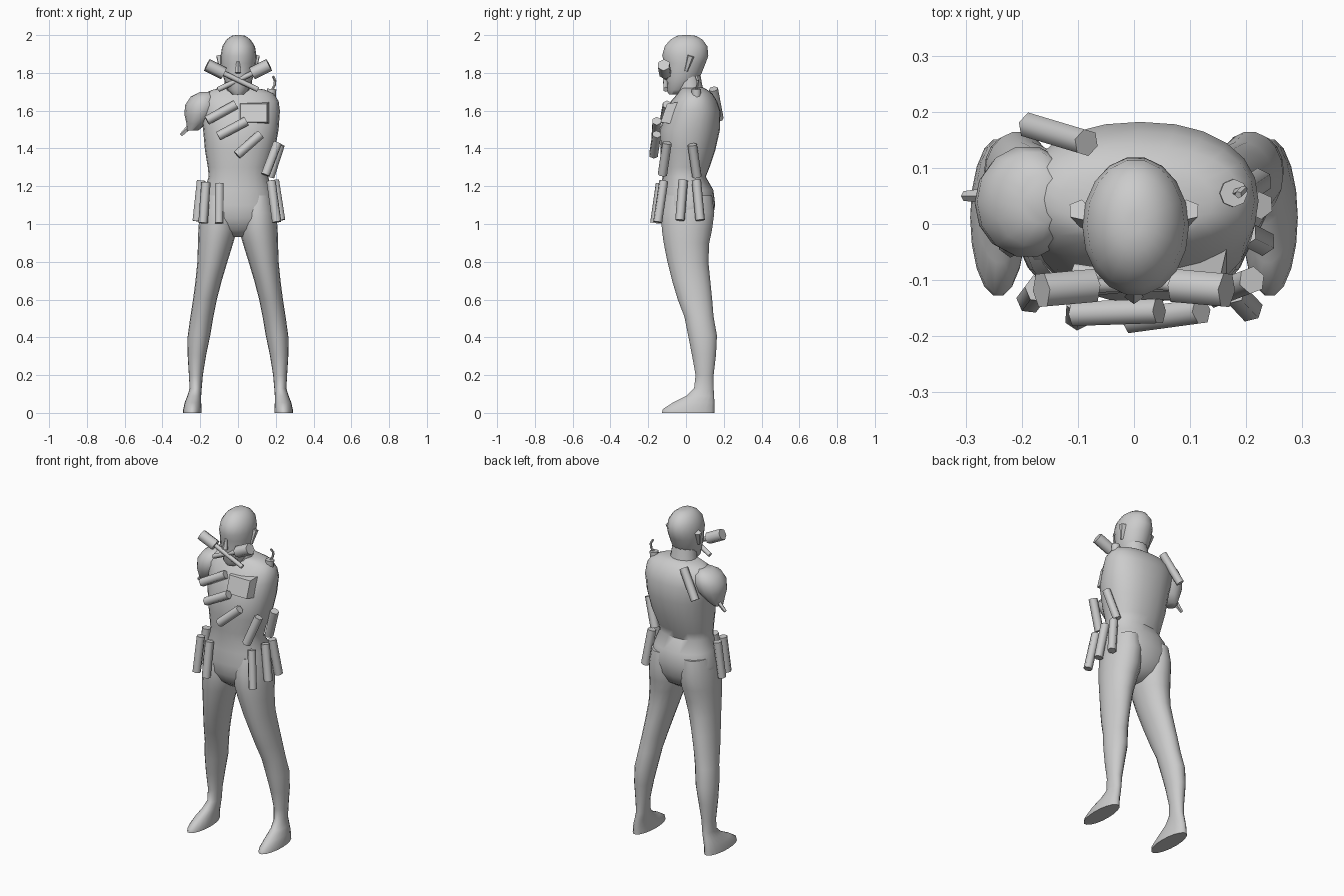
import bpy, bmesh, math
from mathutils import Vector

grey = bpy.data.materials.new("plain_grey")
grey.diffuse_color = (0.6, 0.6, 0.6, 1)


def finish(name, bm, angle=40):
    bmesh.ops.recalc_face_normals(bm, faces=bm.faces)
    me = bpy.data.meshes.new(name)
    bm.to_mesh(me)
    bm.free()
    ob = bpy.data.objects.new(name, me)
    bpy.context.collection.objects.link(ob)
    me.materials.append(grey)
    bpy.ops.object.select_all(action='DESELECT')
    ob.select_set(True)
    bpy.context.view_layer.objects.active = ob
    bpy.ops.object.shade_smooth_by_angle(angle=math.radians(angle))
    return ob


def loft(name, rings, n=20, power=1.0, side=1, angle=50):
    """Stack of oval rings: x min, x max, y min, y max, z."""
    bm = bmesh.new()
    loops = []
    for x0, x1, y0, y1, z in rings:
        loop = []
        for i in range(n):
            a = math.tau * i / n
            c, s = math.cos(a), math.sin(a)
            c = math.copysign(abs(c) ** power, c)
            s = math.copysign(abs(s) ** power, s)
            loop.append(bm.verts.new((side * ((x0 + x1) / 2 + c * (x1 - x0) / 2),
                                      (y0 + y1) / 2 + s * (y1 - y0) / 2, z)))
        loops.append(loop)
    for a, b in zip(loops, loops[1:]):
        for i in range(n):
            j = (i + 1) % n
            bm.faces.new((a[i], a[j], b[j], b[i]))
    bm.faces.new(loops[0])
    bm.faces.new(loops[-1])
    return finish(name, bm, angle)


def tube(name, p, q, r=0.025, n=6, r2=None):
    p, q = Vector(p), Vector(q)
    bm = bmesh.new()
    bmesh.ops.create_cone(bm, cap_ends=True, segments=n, radius1=r,
                          radius2=r if r2 is None else r2, depth=(q - p).length)
    rot = (q - p).to_track_quat('Z', 'Y').to_matrix().to_4x4()
    bm.transform(rot)
    bmesh.ops.translate(bm, verts=bm.verts, vec=(p + q) / 2)
    return finish(name, bm, 65)


# Torso with one rounded shoulder
loft("torso", [
    (-0.05, 0.05, -0.05, 0.05, 0.93), (-0.13, 0.13, -0.10, 0.11, 0.97),
    (-0.20, 0.20, -0.13, 0.14, 1.03), (-0.20, 0.20, -0.135, 0.155, 1.10),
    (-0.18, 0.18, -0.13, 0.145, 1.18), (-0.155, 0.16, -0.125, 0.105, 1.25),
    (-0.16, 0.165, -0.13, 0.125, 1.30), (-0.175, 0.195, -0.135, 0.155, 1.39),
    (-0.185, 0.215, -0.14, 0.18, 1.50), (-0.20, 0.222, -0.10, 0.182, 1.60),
    (-0.20, 0.215, -0.08, 0.165, 1.65), (-0.185, 0.19, -0.045, 0.14, 1.69),
    (-0.13, 0.14, -0.03, 0.11, 1.712), (-0.06, 0.07, -0.03, 0.09, 1.722)], n=24, power=0.9)

# Neck and head
loft("neck", [(-0.085, 0.085, -0.05, 0.10, 1.68), (-0.072, 0.075, -0.05, 0.085, 1.74),
              (-0.065, 0.07, -0.06, 0.075, 1.80)], n=16)
loft("head", [
    (-0.03, 0.03, -0.09, -0.03, 1.685), (-0.055, 0.055, -0.105, 0.02, 1.71),
    (-0.072, 0.075, -0.11, 0.065, 1.76), (-0.085, 0.088, -0.115, 0.085, 1.80),
    (-0.092, 0.095, -0.115, 0.105, 1.85), (-0.092, 0.098, -0.128, 0.12, 1.89),
    (-0.084, 0.09, -0.115, 0.115, 1.94), (-0.062, 0.068, -0.085, 0.09, 1.975),
    (-0.035, 0.04, -0.05, 0.055, 1.996), (-0.01, 0.015, -0.015, 0.02, 2.0)], n=18)
tube("nose", (0, -0.115, 1.86), (0, -0.125, 1.80), 0.008, 5, 0.018)
for s in (-1, 1):
    tube("ear", (s * 0.088, 0.0, 1.81), (s * 0.098, 0.025, 1.89), 0.010, 5, 0.02)

# Legs with feet, mirrored
for s in (-1, 1):
    loft("leg", [
        (0.192, 0.292, -0.13, 0.153, 0.0), (0.192, 0.290, -0.125, 0.153, 0.02),
        (0.195, 0.282, -0.07, 0.152, 0.055), (0.195, 0.268, 0.0, 0.15, 0.09),
        (0.192, 0.256, 0.042, 0.147, 0.13), (0.186, 0.260, 0.05, 0.147, 0.20),
        (0.168, 0.267, 0.03, 0.16, 0.31), (0.147, 0.266, 0.01, 0.165, 0.41),
        (0.130, 0.252, -0.01, 0.147, 0.51), (0.112, 0.238, -0.045, 0.14, 0.60),
        (0.086, 0.225, -0.075, 0.13, 0.70), (0.056, 0.215, -0.10, 0.12, 0.80),
        (0.025, 0.212, -0.12, 0.125, 0.90), (0.005, 0.210, -0.13, 0.14, 0.97),
        (0.005, 0.203, -0.133, 0.152, 1.06), (0.02, 0.185, -0.11, 0.14, 1.15)],
        n=18, side=s)

# Short upper arm ending in a wedge with a spike
loft("upper_arm", [
    (-0.27, -0.21, 0.0, 0.07, 1.495), (-0.272, -0.17, -0.03, 0.10, 1.53),
    (-0.284, -0.12, -0.055, 0.13, 1.58), (-0.280, -0.10, -0.06, 0.14, 1.63),
    (-0.25, -0.11, -0.04, 0.13, 1.675), (-0.20, -0.13, 0.0, 0.09, 1.70)], n=14)
tube("arm_spike", (-0.25, 0.05, 1.52), (-0.302, 0.05, 1.47), 0.016, 5, 0.009)

# Crossed breathing canisters with thin rods in front of the mouth
for s in (-1, 1):
    tube("mask_canister", (s * 0.165, -0.118, 1.842), (s * 0.075, -0.11, 1.797), 0.034)
    tube("mask_rod", (s * 0.08, -0.11, 1.80), (-s * 0.105, -0.095 + s * 0.012, 1.712), 0.014)

# Chest, flank, back and hip canisters
canisters = {
    "chest_canister": [((-0.165, -0.115, 1.548), (-0.012, -0.10, 1.632)),
                       ((-0.105, -0.16, 1.465), (0.045, -0.155, 1.545)),
                       ((-0.005, -0.172, 1.365), (0.12, -0.155, 1.475))],
    "flank_canister": [((0.145, -0.125, 1.26), (0.21, -0.10, 1.43)),
                       ((0.17, 0.058, 1.25), (0.225, 0.033, 1.42))],
    "back_canister": [((-0.185, 0.175, 1.555), (-0.085, 0.145, 1.715))],
    "hip_canister": [((0.205, -0.15, 1.01), (0.175, -0.118, 1.228)),
                     ((0.228, -0.032, 1.02), (0.195, -0.015, 1.232)),
                     ((0.222, 0.075, 1.02), (0.192, 0.055, 1.232)),
                     ((-0.10, -0.165, 1.005), (-0.098, -0.135, 1.215)),
                     ((-0.185, -0.135, 1.005), (-0.17, -0.115, 1.22)),
                     ((-0.218, -0.035, 1.015), (-0.195, -0.025, 1.23))]}
for name, spans in canisters.items():
    for p, q in spans:
        tube(name, p, q)

# Tapered chest box
bm = bmesh.new()
bmesh.ops.create_cube(bm, size=1)
for v in bm.verts:
    front = v.co.y < 0
    k = 0.84 if front else 1.0
    z = v.co.z * 0.115 * k
    v.co = (0.083 + v.co.x * 0.165 * k, -0.09 + v.co.y * 0.055 + z * 0.35, 1.588 + z)
finish("chest_box", bm, 20)

# Shoulder stud with a hooked pin
tube("shoulder_stud", (0.175, 0.055, 1.675), (0.178, 0.055, 1.715), 0.025, 8)
hook = [(0.178, 0.055, 1.705), (0.194, 0.06, 1.735), (0.196, 0.062, 1.76), (0.186, 0.052, 1.782)]
for p, q in zip(hook, hook[1:]):
    tube("hook_pin", p, q, 0.007, 5)
